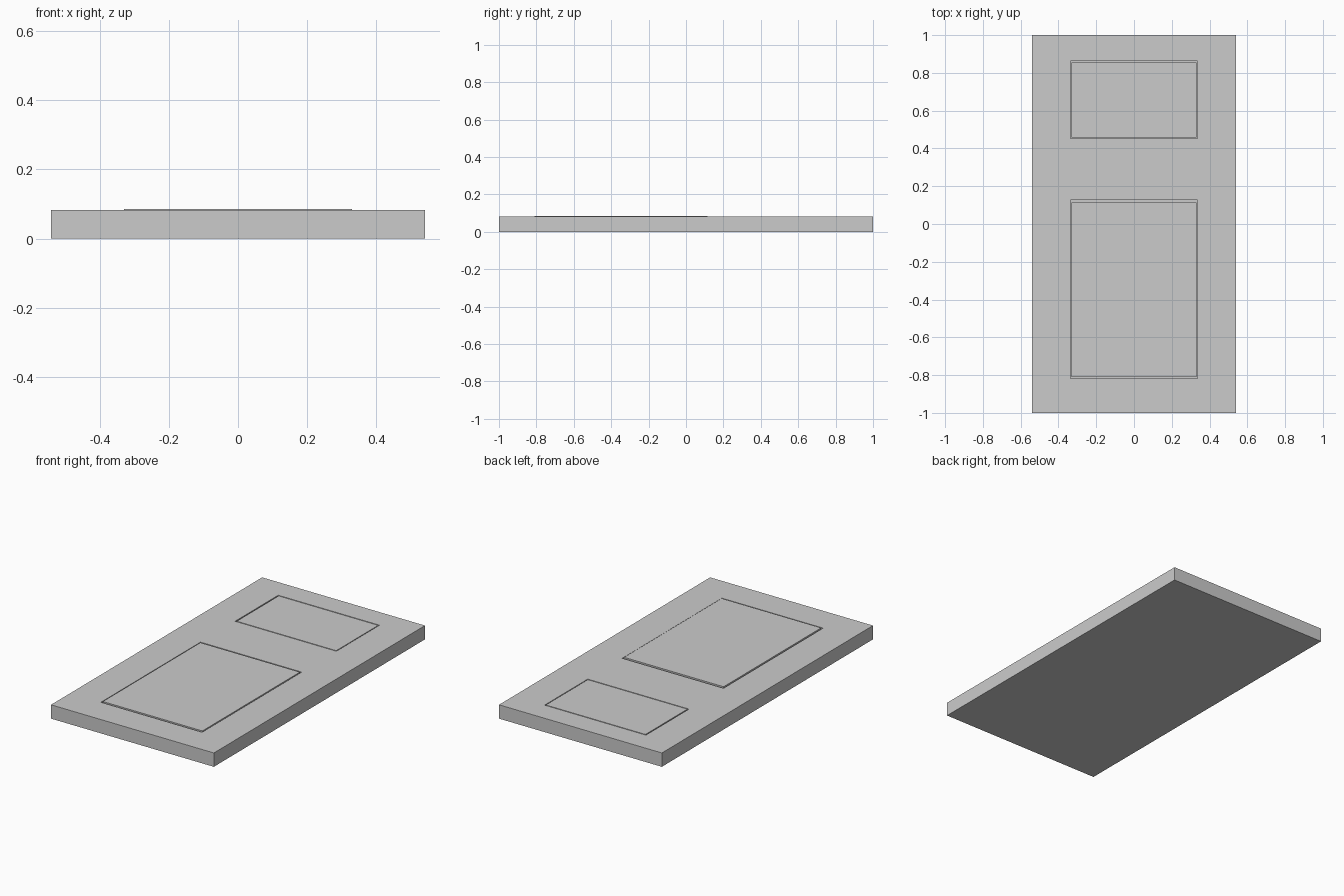
import bpy
import bmesh
from mathutils import Vector

if "Cube" in bpy.data.objects:
    bpy.data.objects.remove(bpy.data.objects["Cube"])

W, L, T = 0.54, 1.0, 0.083   # half width, half length, thickness
DEPTH = 0.02                 # recess depth around the panels


def box(name, lo, hi):
    lo, hi = Vector(lo), Vector(hi)
    bm = bmesh.new()
    bmesh.ops.create_cube(bm, size=1)
    bmesh.ops.scale(bm, vec=hi - lo, verts=bm.verts)
    bmesh.ops.translate(bm, vec=(lo + hi) / 2, verts=bm.verts)
    mesh = bpy.data.meshes.new(name)
    bm.to_mesh(mesh)
    bm.free()
    ob = bpy.data.objects.new(name, mesh)
    bpy.context.collection.objects.link(ob)
    return ob


# Door slab lying on its back
slab = box("door_slab", (-W, -L, 0), (W, L, T))

# name, recess y range, panel y range, panel top height
panels = [
    ("lower", (-0.818, 0.126), (-0.809, 0.115), T + 0.003),
    ("upper", (0.453, 0.862), (0.459, 0.856), T),
]
for name, (r0, r1), (p0, p1), top in panels:
    # Recess cut in the slab
    cutter = box(name + "_recess_cutter", (-0.337, r0, T - DEPTH), (0.335, r1, T + 0.1))
    cutter.hide_render = True
    cutter.hide_viewport = True
    cut = slab.modifiers.new(name + "_recess", 'BOOLEAN')
    cut.operation = 'DIFFERENCE'
    cut.solver = 'EXACT'
    cut.object = cutter
    # Panel set in the recess, leaving a thin groove
    box(name + "_panel", (-0.33, p0, T - DEPTH), (0.33, p1, top))
